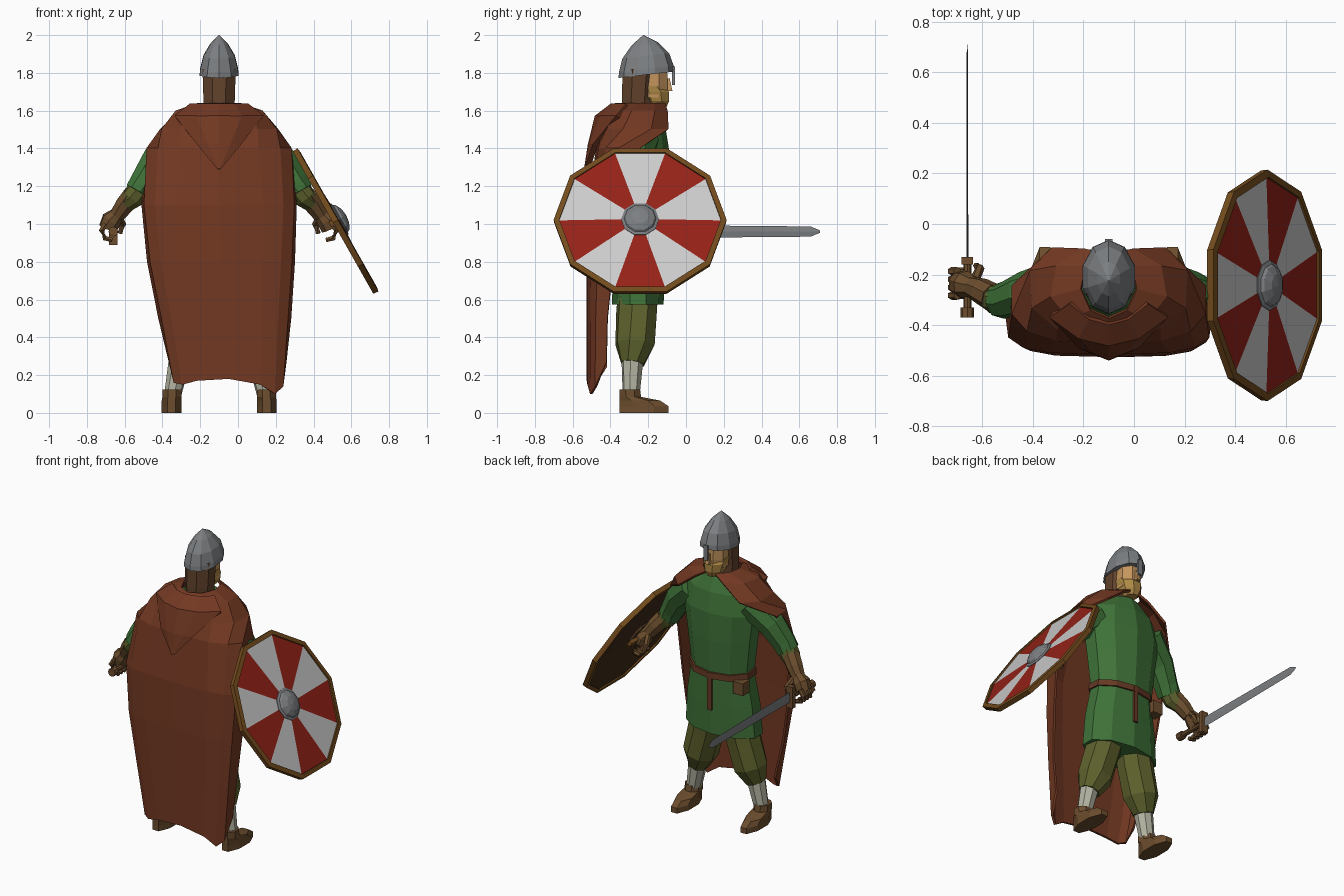
import bpy, bmesh
from math import sin, cos, pi, radians, copysign
from mathutils import Vector, Matrix

if "Cube" in bpy.data.objects:
    bpy.data.objects.remove(bpy.data.objects["Cube"])

CX = -0.1  # the body's mirror axis

def mat(name, *rgb):
    m = bpy.data.materials.new(name)
    m.diffuse_color = (*rgb, 1)
    m.use_nodes = True
    m.node_tree.nodes["Principled BSDF"].inputs["Base Color"].default_value = m.diffuse_color
    return m

CLOAK = mat("cloak", .17, .04, .016)
GREEN = mat("green_cloth", .05, .17, .04)
OLIVE = mat("olive_cloth", .11, .12, .025)
LEATHER = mat("leather", .15, .075, .027)
BELT = mat("belt_leather", .13, .04, .018)
HAIR = mat("hair", .12, .055, .025)
SKIN = mat("skin", .55, .3, .11)
BEARD = mat("beard", .42, .25, .06)
IRON = mat("iron", .2, .21, .22)
SOCK = mat("sock", .45, .45, .36)
RED = mat("red_paint", .3, .016, .009)
WHITE = mat("white_paint", .65, .65, .65)
WOOD = mat("wood", .17, .07, .012)
DARK = mat("dark_wood", .05, .025, .01)

def skin(name, rings, m, closed=True, caps=True, thick=0, loop=False):
    """Flat-faced surface through rings of equally many points."""
    bm = bmesh.new()
    vs = [[bm.verts.new(p) for p in r] for r in rings]
    n = len(vs[0])
    pairs = list(zip(vs, vs[1:])) + ([(vs[-1], vs[0])] if loop else [])
    for a, b in pairs:
        for i in range(n if closed else n - 1):
            j = (i + 1) % n
            bm.faces.new((a[i], a[j], b[j], b[i]))
    if closed and caps and not loop:
        bm.faces.new(vs[0])
        bm.faces.new(vs[-1])
    bmesh.ops.remove_doubles(bm, verts=bm.verts, dist=1e-5)
    bmesh.ops.recalc_face_normals(bm, faces=bm.faces)
    me = bpy.data.meshes.new(name)
    bm.to_mesh(me)
    bm.free()
    me.materials.append(m)
    ob = bpy.data.objects.new(name, me)
    bpy.context.collection.objects.link(ob)
    if thick:
        mod = ob.modifiers.new("thickness", 'SOLIDIFY')
        mod.thickness, mod.offset = thick, 0
    return ob

def stack(name, rows, m, sides=10, s=1, tilt=0):
    """Level elliptical rings: (x offset, y, z, rx, ry)."""
    rings = []
    for o, y, z, rx, ry in rows:
        an = [2 * pi * (i + .5) / sides for i in range(sides)]
        k = 1 / cos(pi / sides)
        rings.append([(CX + s * (o + rx * k * cos(a)), y + ry * k * sin(a),
                       z + tilt * ry * sin(a)) for a in an])
    return skin(name, rings, m)

def tube(name, path, m, sides=8, s=1):
    """Tapered limb through (x offset, y, z, radius)."""
    pts = [Vector(p[:3]) for p in path]
    rings = []
    for i, p in enumerate(pts):
        d = pts[min(i + 1, len(pts) - 1)] - pts[max(i - 1, 0)]
        q = d.to_track_quat('Z', 'Y')
        ring = [p + q @ Vector((cos(a), sin(a), 0)) * path[i][3]
                for a in [2 * pi * k / sides for k in range(sides)]]
        rings.append([(CX + s * v.x, v.y, v.z) for v in ring])
    return skin(name, rings, m)

def box(name, c, size, m):
    r = [[(c[0] + x * size[0] / 2, c[1] + y * size[1] / 2, c[2] + z * size[2] / 2)
          for x, y in ((-1, -1), (1, -1), (1, 1), (-1, 1))] for z in (-1, 1)]
    return skin(name, r, m)

# Tunic, belt, strap and pouch
stack("tunic", [(0, -.255, .575, .25, .13), (0, -.25, .78, .235, .13), (0, -.24, .98, .2, .125),
                (0, -.24, 1.2, .225, .14), (0, -.24, 1.38, .25, .145),
                (0, -.24, 1.51, .22, .125), (0, -.24, 1.61, .1, .09)], GREEN)
stack("belt", [(0, -.24, .96, .215, .137), (0, -.24, 1.0, .212, .136)], BELT, tilt=-.1)
box("belt_strap", (CX, -.104, .86), (.03, .012, .24), BELT)
box("pouch", (-.29, -.16, .92), (.07, .07, .08), LEATHER)

# Head, beard, nose and helmet
stack("hair", [(0, -.25, 1.58, .08, .09), (0, -.255, 1.66, .083, .085), (0, -.245, 1.82, .088, .09)], HAIR, 8)
stack("face", [(0, -.18, 1.67, .066, .08), (0, -.175, 1.73, .07, .078), (0, -.175, 1.82, .07, .075)], SKIN, 8)
stack("beard", [(0, -.145, 1.615, .035, .04), (0, -.155, 1.65, .06, .065), (0, -.165, 1.7, .07, .075),
                (0, -.18, 1.73, .072, .06)], BEARD, 8)
stack("nose", [(0, -.09, 1.705, .014, .018), (0, -.1, 1.77, .008, .014)], SKIN, 4)
stack("helmet", [(0, -.21, 1.79, .103, .14), (0, -.21, 1.82, .1, .138), (0, -.213, 1.89, .083, .118),
                 (0, -.218, 1.955, .045, .065), (0, -.225, 2.0, .002, .002)], IRON, 10, tilt=.12)
box("nose_guard", (CX, -.066, 1.785), (.028, .014, .1), IRON)

# Cloak: (z, x centre, half width, y centre, depth, spread, squareness)
rows = [(1.635, CX, .11, -.24, .13, 165, 1), (1.595, CX, .23, -.25, .16, 158, .9),
        (1.5, CX, .315, -.25, .19, 140, .8), (1.4, CX, .385, -.30, .17, 103, .75),
        (1.1, CX, .405, -.38, .13, 95, .6), (.8, CX + .01, .385, -.4, .12, 92, .6),
        (.5, -.07, .345, -.415, .105, 90, .6), (.14, -.05, .3, -.42, .1, 90, .6)]
hem = [.1, .02, .01, .03, .04, .01, -.04, .0, .13]
sp = lambda v, e: copysign(abs(v) ** e, v)
rings = []
for z, xc, w, yc, d, spread, e in rows:
    an = [radians(spread) * (i - 4) / 4 for i in range(9)]
    rings.append([(xc + w * sp(sin(a), e), yc - d * sp(cos(a), e), z + (hem[i] if z < .2 else 0))
                  for i, a in enumerate(an)])
skin("cloak", rings, CLOAK, closed=False, thick=.014)

# Folded hood hanging on the back
hood = [(1.625, .15, -.39, -.31), (1.565, .23, -.47, -.36), (1.42, .11, -.505, -.48), (1.29, .004, -.525, -.523)]
skin("hood", [[(CX + t * w, ym + (ys - ym) * t * t, z) for t in (-1, -.5, 0, .5, 1)]
              for z, w, ym, ys in hood], CLOAK, closed=False, thick=.03)

# Limbs, mirrored
for s, side in ((-1, "right"), (1, "left")):
    tube(side + "_trouser", [(.09, -.25, .7, .11), (.135, -.262, .53, .11), (.18, -.27, .36, .108),
                             (.21, -.283, .26, .065)], OLIVE, 8, s)
    tube(side + "_sock", [(.205, -.283, .3, .06), (.245, -.29, .1, .046)], SOCK, 8, s)
    stack(side + "_boot", [(.252, -.222, 0, .052, .13), (.252, -.222, .035, .052, .13),
                           (.252, -.245, .065, .052, .108), (.25, -.295, .085, .05, .057),
                           (.25, -.297, .125, .05, .054)], LEATHER, 8, s)
    tube(side + "_sleeve", [(.2, -.24, 1.45, .1), (.33, -.275, 1.33, .088), (.4, -.3, 1.22, .075),
                            (.43, -.305, 1.17, .07)], GREEN, 8, s)
    tube(side + "_forearm", [(.4, -.3, 1.22, .065), (.455, -.295, 1.14, .06), (.5, -.27, 1.1, .045)], OLIVE, 8, s)
    tube(side + "_bracer", [(.46, -.29, 1.15, .056), (.505, -.265, 1.095, .052), (.54, -.25, 1.045, .043)], LEATHER, 8, s)
    # hand with curled fingers
    tube(side + "_palm", [(.53, -.25, 1.06, .035), (.57, -.24, 1.02, .055), (.59, -.235, .975, .05)], LEATHER, 8, s)
    for i in range(4):
        y = -.283 + .032 * i
        tube(f"{side}_finger_{i + 1}", [(.6, y, 1.0, .017), (.622, y, .965, .017), (.605, y, .925, .016),
                                        (.565, y, .915, .013)], LEATHER, 6, s)
    tube(side + "_thumb", [(.53, -.22, 1.04, .02), (.51, -.175, 1.0, .018), (.525, -.165, .95, .013)], LEATHER, 6, s)

# Sword held level, pointing forward (+y)
SX, SZ = -.66, .96
rod = lambda name, y0, y1, r, m: skin(name, [[(SX + r * cos(k * pi / 4), y, SZ + r * sin(k * pi / 4))
                                              for k in range(8)] for y in (y0, y1)], m)
rod("sword_grip", -.35, -.14, .016, LEATHER)
rod("sword_pommel", -.37, -.33, .026, LEATHER)
box("sword_guard", (SX, -.145, SZ), (.045, .03, .14), LEATHER)
skin("sword_blade", [[(SX - t, y, SZ), (SX, y, SZ - w), (SX + t, y, SZ), (SX, y, SZ + w)]
                     for y, w, t in ((-.14, .034, .004), (.66, .027, .003), (.71, .006, .001))], IRON)

# Shield: ten-sided, leaning outward, with alternating wedges
n = Vector((.87, 0, .493))
F = Matrix((Vector((0, 1, 0)), Vector((-.493, 0, .87)), n)).transposed()
C = Vector((.517, -.243, 1.015))
def ring10(r, h):
    return [C + F @ Vector((r * cos(k * pi / 5), r * sin(k * pi / 5), h)) for k in range(10)]
board = skin("shield_board", [ring10(.435, -.008), ring10(.435, .008), ring10(.06, .022), ring10(.06, .006)],
             DARK, loop=True)
board.data.materials.append(RED)
board.data.materials.append(WHITE)
for f in board.data.polygons:
    d = F.transposed() @ (f.center - C)
    if f.normal.dot(n) > .8 and d.z > .008:
        if d.xy.length > .08:
            k = int((Vector((1, 0)).angle_signed(d.xy) * -1 % (2 * pi)) / (pi / 5))
            f.material_index = 2 if k % 2 == 0 else 1
skin("shield_rim", [ring10(.455, -.016), ring10(.458, .014), ring10(.428, .018), ring10(.428, -.016)], WOOD, loop=True)
skin("shield_boss", [ring10(.1, .008), ring10(.1, .024), ring10(.085, .03), ring10(.078, .042),
                     ring10(.045, .058), ring10(.002, .064)], IRON)
skin("shield_boss_back", [ring10(.09, .004), ring10(.09, -.012)], DARK)
skin("shield_grip", [[C + F @ Vector((x, y, h)) for x, h in ((-.12, -.035), (.12, -.035), (.12, -.01), (-.12, -.01))]
                     for y in (-.015, .015)], WOOD)
